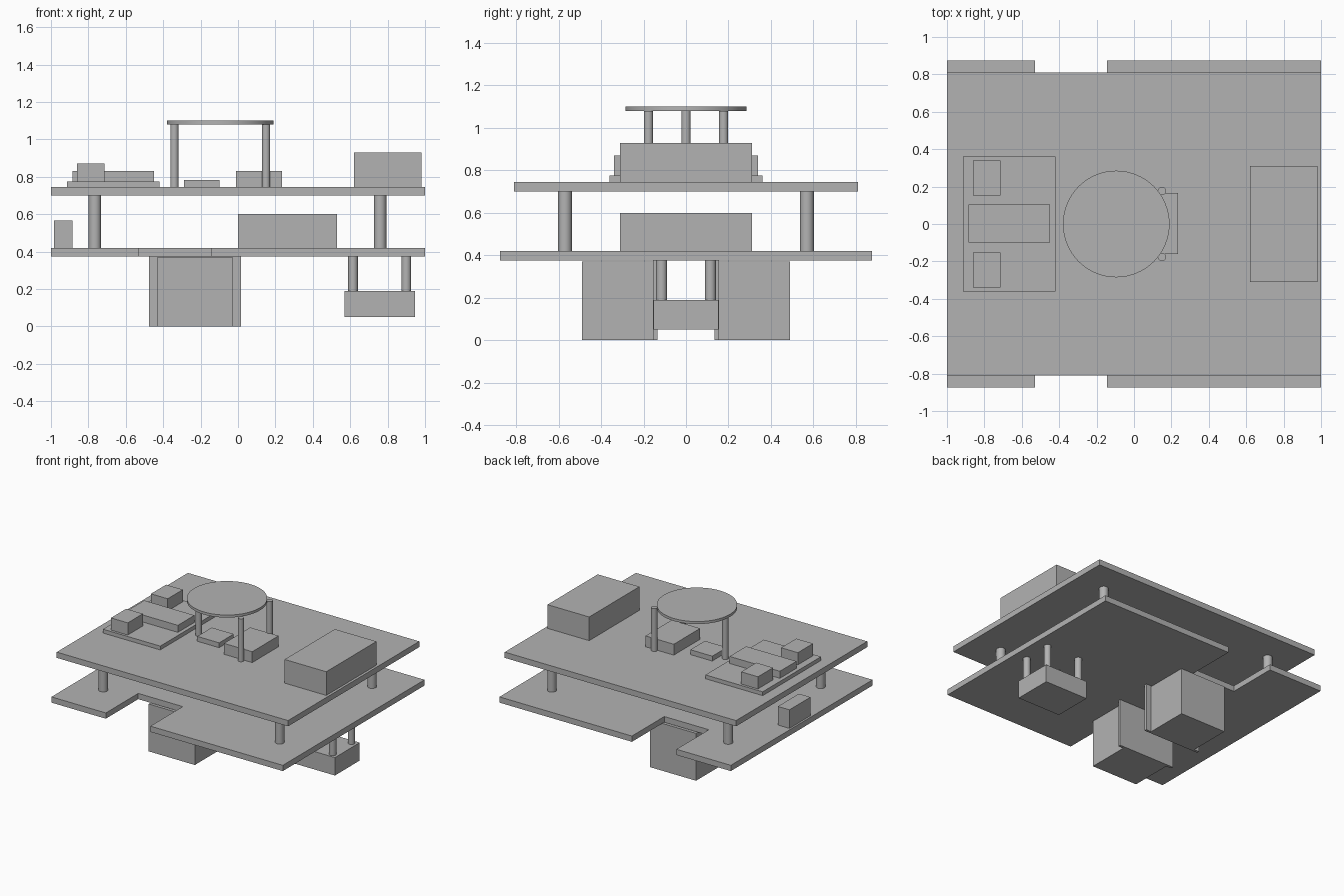
import bpy
import bmesh
import math

cube = bpy.data.objects.get("Cube")
if cube:
    bpy.data.objects.remove(cube, do_unlink=True)

grey = bpy.data.materials.new("plain grey")
grey.use_nodes = True
colour = (0.45, 0.45, 0.45, 1)
grey.diffuse_color = colour
grey.node_tree.nodes["Principled BSDF"].inputs["Base Color"].default_value = colour


def slab(name, outline, z0, z1):
    """Extrude a flat outline from z0 up to z1."""
    bm = bmesh.new()
    base = bm.faces.new([bm.verts.new((x, y, z0)) for x, y in outline])
    top = bmesh.ops.extrude_face_region(bm, geom=[base])["geom"]
    verts = [v for v in top if isinstance(v, bmesh.types.BMVert)]
    bmesh.ops.translate(bm, verts=verts, vec=(0, 0, z1 - z0))
    bmesh.ops.recalc_face_normals(bm, faces=bm.faces)
    mesh = bpy.data.meshes.new(name)
    bm.to_mesh(mesh)
    bm.free()
    mesh.materials.append(grey)
    obj = bpy.data.objects.new(name, mesh)
    bpy.context.collection.objects.link(obj)
    return obj


def box(name, x0, x1, y0, y1, z0, z1):
    return slab(name, [(x0, y0), (x1, y0), (x1, y1), (x0, y1)], z0, z1)


def post(name, x, y, radius, z0, z1, sides=24):
    bpy.ops.mesh.primitive_cylinder_add(
        vertices=sides, radius=radius, depth=z1 - z0, location=(x, y, (z0 + z1) / 2))
    obj = bpy.context.object
    obj.name = name
    obj.data.materials.append(grey)
    bpy.ops.object.shade_smooth_by_angle(angle=math.radians(35))
    return obj


# Main heights
LOW, LOW_TOP = 0.375, 0.42
UP, UP_TOP = 0.70, 0.745
DISC, DISC_TOP = 1.08, 1.10

# Lower deck with a wheel notch on each side
half = [(-1, -0.875), (-0.53, -0.875), (-0.53, -0.475),
        (-0.145, -0.475), (-0.145, -0.875), (1, -0.875)]
slab("lower_deck", half + [(x, -y) for x, y in reversed(half)], LOW, LOW_TOP)

# Upper deck
box("upper_deck", -1, 1, -0.81, 0.81, UP, UP_TOP)

# Parts mirrored left and right
for side, s in (("right", -1), ("left", 1)):
    def pair(name, x0, x1, inner, outer, z0, z1):
        y0, y1 = sorted((s * inner, s * outer))
        box(f"{side}_{name}", x0, x1, y0, y1, z0, z1)

    pair("motor_block", -0.43, -0.03, 0.155, 0.49, 0, 0.37)
    pair("motor_bracket", -0.475, 0.015, 0.135, 0.155, 0, LOW)
    pair("board_connector", -0.86, -0.715, 0.153, 0.34, 0.775, 0.87)
    for end, x in (("rear", -0.765), ("front", 0.76)):
        post(f"{side}_{end}_deck_post", x, s * 0.57, 0.033, LOW_TOP, UP)
    for end, x in (("rear", 0.615), ("front", 0.90)):
        post(f"{side}_{end}_caster_post", x, s * 0.115, 0.026, 0.19, LOW)
    post(f"{side}_disc_post", 0.15, s * 0.177, 0.022, UP_TOP, DISC)

# Caster and lower deck boxes
box("caster_block", 0.57, 0.945, -0.153, 0.153, 0.05, 0.19)
box("battery_box", 0, 0.53, -0.31, 0.31, LOW_TOP, 0.60)
box("end_sensor", -0.985, -0.885, -0.13, 0.13, LOW_TOP, 0.565)

# Upper deck electronics
box("circuit_board", -0.915, -0.42, -0.36, 0.36, UP_TOP, 0.775)
box("board_module", -0.885, -0.45, -0.10, 0.105, 0.775, 0.83)
box("flat_module", -0.29, -0.10, -0.09, 0.09, UP_TOP, 0.783)
box("centre_module", -0.01, 0.235, -0.16, 0.165, UP_TOP, 0.83)
box("large_box", 0.62, 0.98, -0.31, 0.31, UP_TOP, 0.93)

# Raised disc on three posts
post("end_disc_post", -0.34, 0, 0.022, UP_TOP, DISC)
post("top_disc", -0.095, 0, 0.285, DISC, DISC_TOP, 64)
